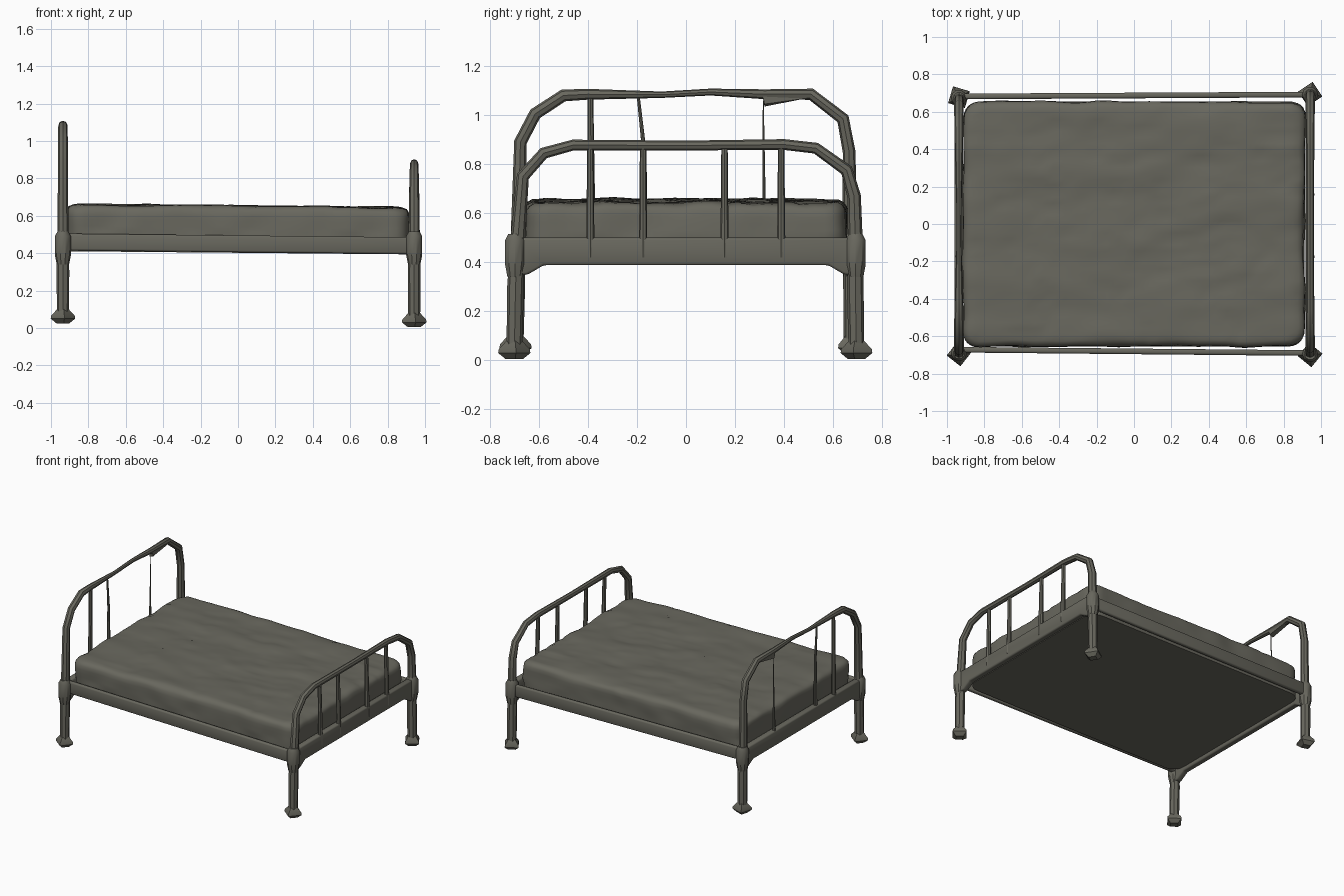
import bpy, bmesh, math
from mathutils import Vector, noise

if "Cube" in bpy.data.objects:
    bpy.data.objects.remove(bpy.data.objects["Cube"])

mat = bpy.data.materials.new("worn grey")
mat.diffuse_color = (0.14, 0.137, 0.112, 1)
mat.use_nodes = True
mat.node_tree.nodes["Principled BSDF"].inputs["Base Color"].default_value = mat.diffuse_color


def finish(ob, angle=40):
    ob.data.materials.clear()
    ob.data.materials.append(mat)
    bpy.ops.object.select_all(action='DESELECT')
    ob.select_set(True)
    bpy.context.view_layer.objects.active = ob
    bpy.ops.object.shade_smooth_by_angle(angle=math.radians(angle))
    return ob


def from_bm(name, bm, angle=40):
    bmesh.ops.recalc_face_normals(bm, faces=bm.faces)
    me = bpy.data.meshes.new(name)
    bm.to_mesh(me)
    bm.free()
    ob = bpy.data.objects.new(name, me)
    bpy.context.collection.objects.link(ob)
    return finish(ob, angle)


def tube(name, points):
    """Round bar through (x, y, z, radius) points."""
    cu = bpy.data.curves.new(name, 'CURVE')
    cu.dimensions = '3D'
    cu.bevel_depth = 1
    cu.bevel_resolution = 2
    cu.use_fill_caps = True
    sp = cu.splines.new('POLY')
    sp.points.add(len(points) - 1)
    for p, (x, y, z, r) in zip(sp.points, points):
        p.co = (x, y, z, 1)
        p.radius = r
    ob = bpy.data.objects.new(name, cu)
    bpy.context.collection.objects.link(ob)
    bpy.ops.object.select_all(action='DESELECT')
    ob.select_set(True)
    bpy.context.view_layer.objects.active = ob
    bpy.ops.object.convert(target='MESH')
    return finish(bpy.context.object)


def stack(name, x, y, rings, sides, turn=0):
    """Closed column of (z, radius) rings around one vertical axis."""
    bm = bmesh.new()
    loops = []
    for z, r in rings:
        loops.append([bm.verts.new((x + r * math.cos(turn + math.tau * i / sides),
                                    y + r * math.sin(turn + math.tau * i / sides), z))
                      for i in range(sides)])
    for a, b in zip(loops, loops[1:]):
        for i in range(sides):
            j = (i + 1) % sides
            bm.faces.new((a[i], a[j], b[j], b[i]))
    bm.faces.new(loops[0])
    bm.faces.new(loops[-1])
    return from_bm(name, bm, 35)


def rail(name, outline, thick):
    """Plate from a 3D outline, thickened along a vector, with softened edges."""
    bm = bmesh.new()
    t = Vector(thick)
    f = bm.faces.new([bm.verts.new(Vector(p) - t / 2) for p in outline])
    ext = bmesh.ops.extrude_face_region(bm, geom=[f])
    bmesh.ops.translate(bm, vec=t, verts=[g for g in ext['geom'] if isinstance(g, bmesh.types.BMVert)])
    bmesh.ops.bevel(bm, geom=bm.edges[:], offset=0.01, segments=2, affect='EDGES', profile=0.5)
    return from_bm(name, bm, 50)


# Bent end frames: legs, posts and top bar in one bar
head = [(-.695, .05, .032), (-.69, .30, .034), (-.685, .50, .03), (-.675, .89, .026),
        (-.615, 1.005, .026), (-.50, 1.08, .025), (-.40, 1.085, .022), (-.10, 1.083, .013),
        (.10, 1.094, .014), (.32, 1.085, .02), (.51, 1.085, .024), (.64, .985, .026),
        (.665, .85, .026), (.668, .50, .03), (.675, .30, .034), (.675, .05, .032)]
foot = [(-.70, .03, .032), (-.695, .30, .034), (-.685, .50, .03), (-.665, .75, .026),
        (-.58, .845, .024), (-.46, .878, .022), (.0, .876, .02), (.40, .88, .022),
        (.53, .865, .023), (.655, .775, .026), (.685, .67, .028), (.69, .50, .03),
        (.69, .30, .034), (.695, .03, .032)]
tube("headboard_frame", [(-.936, y, z, r) for y, z, r in head])
tube("footboard_frame", [(.942, y, z, r) for y, z, r in foot])

# Flattened dent in the head bar
bm = bmesh.new()
vs = [bm.verts.new(p) for p in ((-.95, .31, 1.09), (-.95, .32, 1.035), (-.95, .50, 1.07),
                                (-.92, .31, 1.09), (-.92, .32, 1.045), (-.92, .50, 1.07))]
for q in ((0, 1, 2), (5, 4, 3), (0, 3, 4, 1), (1, 4, 5, 2), (2, 5, 3, 0)):
    bm.faces.new([vs[i] for i in q])
from_bm("head_bar_dent", bm)

# Footboard spindles
for y in (-.39, -.175, .157, .388):
    tube("footboard_spindle", [(.948, y, .42, .018), (.948, y, .55, .016), (.942, y, .87, .013)])

# Headboard spindles, two of them worn to thin points
tube("headboard_spindle", [(-.942, -.385, .42, .018), (-.942, -.385, .60, .015), (-.936, -.39, 1.08, .012)])
tube("worn_spindle_left", [(-.942, -.17, .44, .014), (-.942, -.17, .85, .009), (-.936, -.195, 1.08, .006)])
tube("worn_spindle_right", [(-.945, .318, .44, .013), (-.942, .318, .70, .006), (-.936, .315, 1.06, .002)])

# Feet and post sleeves at the four corners
corners = [(-.936, -.695, .025, .12), (-.936, .678, .025, .5),
           (.942, -.70, .005, .1), (.942, .695, .005, -.2)]
for x, y, z, turn in corners:
    stack("foot_pad", x, y, [(z, .035), (z + .025, .066), (z + .04, .064), (z + .075, .032)], 4, turn)
    stack("post_sleeve", x, y * .995, [(.34, .033), (.39, .043), (.49, .043), (.515, .03)], 10)

# End rails with gussets dropping toward the legs
half = [(.70, .50), (.70, .345), (.645, .35), (.58, .388)]
outline = half + [(-y, z) for y, z in reversed(half)]
for name, x in (("head_rail", -.937), ("foot_rail", .94)):
    rail(name, [(x, y, z) for y, z in outline], (.046, 0, 0))

# Long side rails, sloping slightly toward the foot
for name, ya, yb in (("front_side_rail", -.672, -.685), ("back_side_rail", .672, .685)):
    s = 1 if ya > 0 else -1
    y0, y1 = (.682, .692) if s > 0 else (-.672, -.690)
    rail(name, [(-.94, y0, .415), (.94, y1, .395), (.94, y1, .485), (-.94, y0, .505)], (0, .03, 0))

# Lumpy mattress with rounded corners and a flat base
bm = bmesh.new()
bmesh.ops.create_cube(bm, size=2)
for axis, cuts in ((0, 56), (1, 40), (2, 8)):
    es = [e for e in bm.edges
          if abs((e.verts[0].co - e.verts[1].co)[axis]) > 1.9]
    bmesh.ops.subdivide_edges(bm, edges=es, cuts=cuts, use_grid_fill=True)
HX, HY, Z0, Z1 = .912, .655, .402, .652
for v in bm.verts:
    x, y, h = v.co.x * HX, v.co.y * HY, (v.co.z + 1) / 2
    # round the plan corners
    R = .085
    cx, cy = max(-HX + R, min(HX - R, x)), max(-HY + R, min(HY - R, y))
    d = Vector((x - cx, y - cy))
    if d.x and d.y:
        d = d.normalized() * max(abs(d.x), abs(d.y))
        x, y = cx + d.x, cy + d.y
    # round the top edge
    z = Z0 + h * (Z1 - Z0)
    r = .045
    k = 1 - max(abs(v.co.x), abs(v.co.y))
    reach = k * HY
    up = max(0, z - (Z1 - r))
    inn = max(0, r - reach)
    if up > 0 and inn > 0:
        m = max(up, inn)
        q = m / math.hypot(up, inn)
        z = Z1 - r + up * q
        shift = (r - inn * q) - reach
        x *= 1 - shift / HX
        y *= 1 - shift / HY
    # lumps, creases and the gentle slope
    p = Vector((x * 2.2, y * 5, z * 3))
    lump = noise.noise(p) * .011 + noise.noise(p * 2.7) * .005
    crease = -.012 * max(0, 1 - abs(noise.noise(Vector((x * 2 + 7, y * 6, 1)))) * 14)
    if h > .4:
        z += (lump + crease * .5) * h
        if k < .05:
            w = noise.noise(Vector((x * 6, y * 6, z * 6))) * .01
            x += w * (1 if x > 0 else -1)
            y += w * (1 if y > 0 else -1)
    v.co = (x, y, z - x * .009)
from_bm("mattress", bm, 50)
